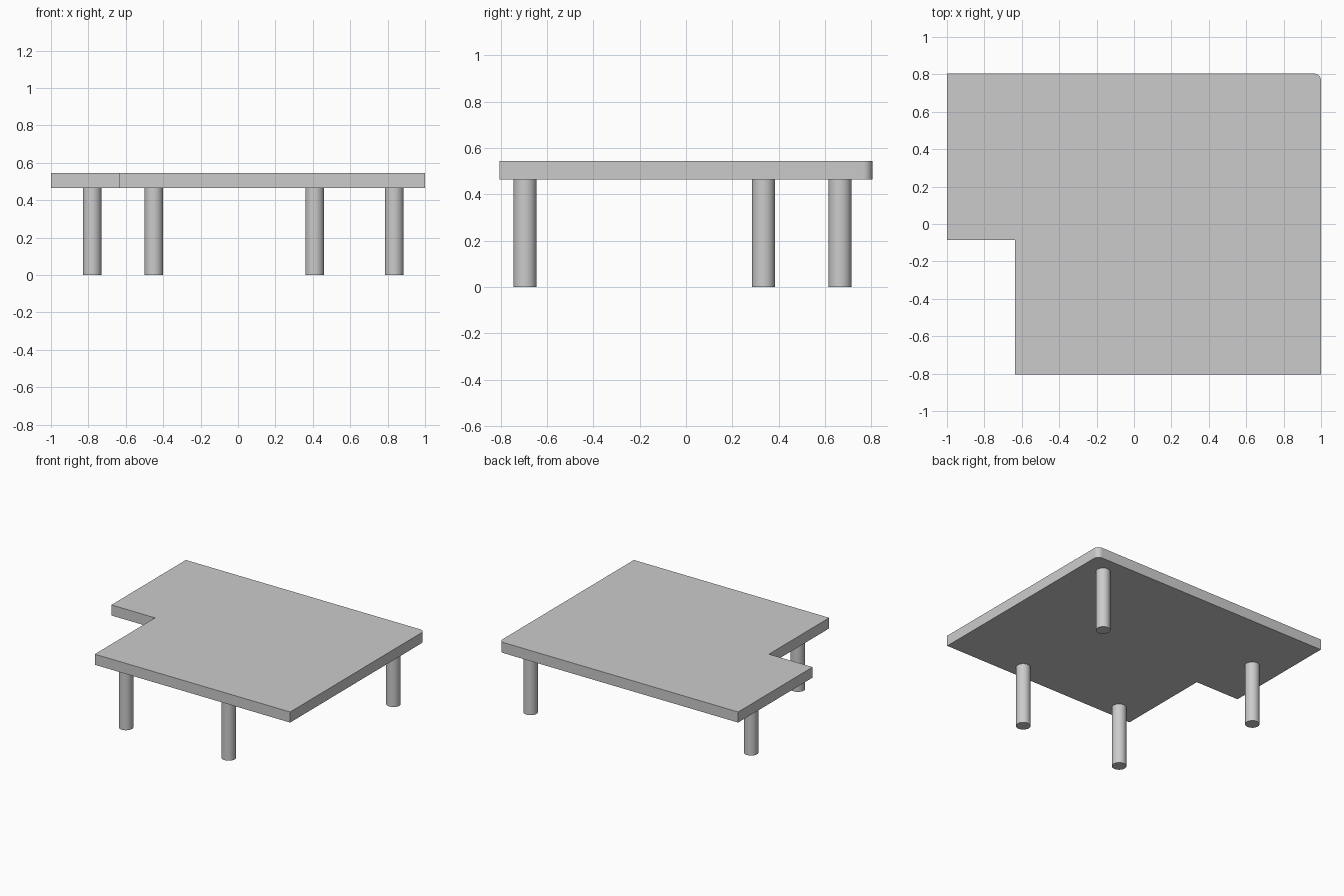
import bpy, bmesh
from math import radians, sin, cos

cube = bpy.data.objects.get("Cube")
if cube:
    bpy.data.objects.remove(cube, do_unlink=True)

TOP, UNDERSIDE = 0.545, 0.465
LEG_RADIUS = 0.05
CORNER = 0.04

# Single grey finish
grey = bpy.data.materials.new("plain_grey")
grey.use_nodes = True
colour = (0.6, 0.6, 0.6, 1)
grey.diffuse_color = colour
grey.node_tree.nodes["Principled BSDF"].inputs["Base Color"].default_value = colour


def finish(obj, name):
    obj.name = obj.data.name = name
    obj.data.materials.append(grey)
    bpy.ops.object.select_all(action="DESELECT")
    obj.select_set(True)
    bpy.context.view_layer.objects.active = obj
    bpy.ops.object.shade_smooth_by_angle(angle=radians(30))


# Notched slab with one rounded corner
def make_tabletop():
    outline = [(-1, 0.805), (-1, -0.085), (-0.635, -0.085),
               (-0.635, -0.805), (1, -0.805)]
    for i in range(9):
        a = radians(90) * i / 8
        outline.append((1 - CORNER + CORNER * cos(a),
                        0.805 - CORNER + CORNER * sin(a)))
    bm = bmesh.new()
    face = bm.faces.new([bm.verts.new((x, y, UNDERSIDE)) for x, y in outline])
    new = bmesh.ops.extrude_face_region(bm, geom=[face])["geom"]
    bmesh.ops.translate(bm, vec=(0, 0, TOP - UNDERSIDE),
                        verts=[g for g in new if isinstance(g, bmesh.types.BMVert)])
    bmesh.ops.recalc_face_normals(bm, faces=bm.faces)
    mesh = bpy.data.meshes.new("tabletop")
    bm.to_mesh(mesh)
    bm.free()
    obj = bpy.data.objects.new("tabletop", mesh)
    bpy.context.collection.objects.link(obj)
    finish(obj, "tabletop")


make_tabletop()

# Round legs
legs = {
    "front_right_leg": (-0.45, -0.695),
    "front_left_leg": (0.41, -0.695),
    "back_right_leg": (-0.78, 0.335),
    "back_left_leg": (0.835, 0.665),
}
for name, (x, y) in legs.items():
    bpy.ops.mesh.primitive_cylinder_add(vertices=32, radius=LEG_RADIUS,
                                        depth=UNDERSIDE,
                                        location=(x, y, UNDERSIDE / 2))
    finish(bpy.context.object, name)
